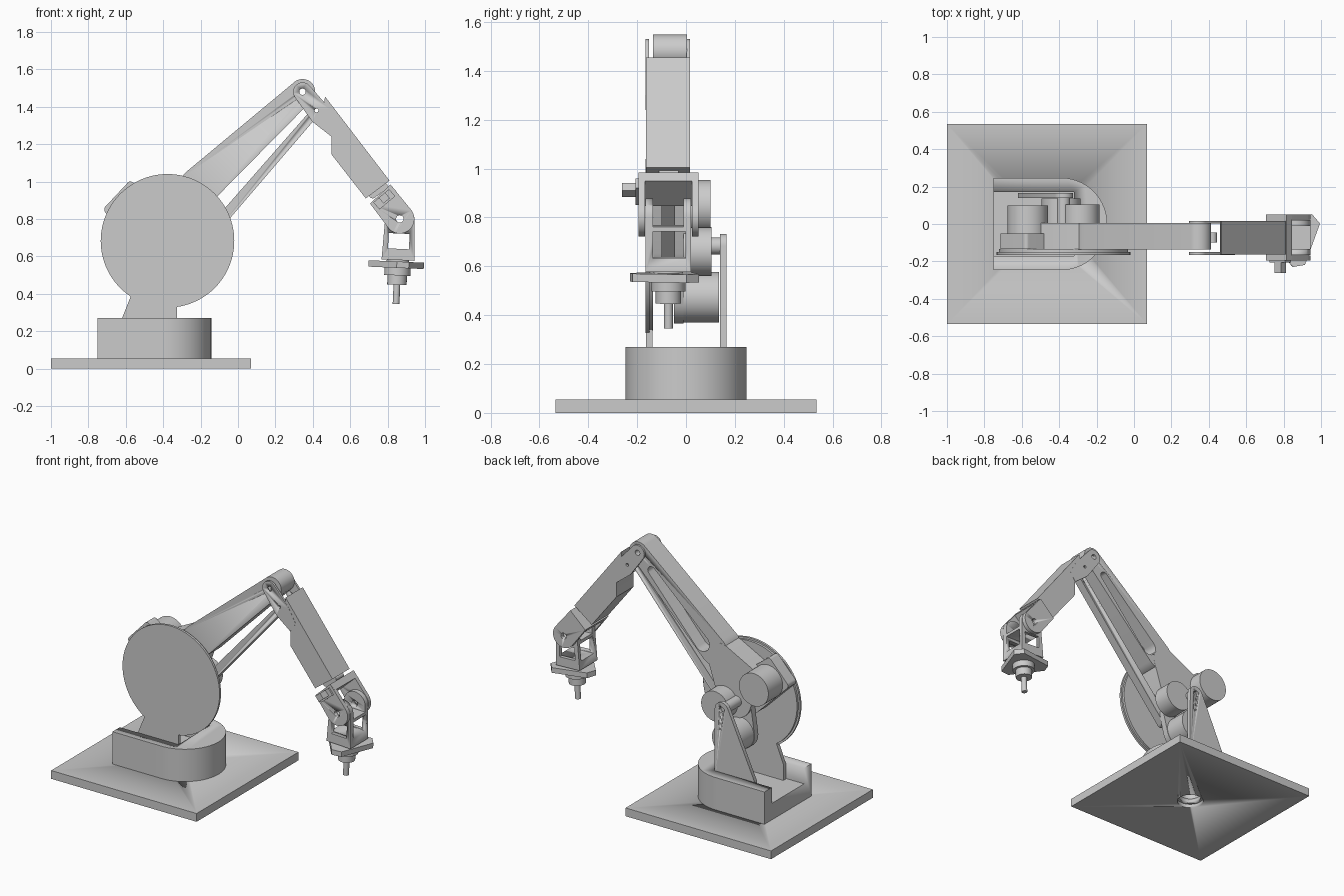
import bpy, bmesh
from math import sin, cos, pi, radians
from mathutils import Vector

if "Cube" in bpy.data.objects:
    bpy.data.objects.remove(bpy.data.objects["Cube"])


def circle(x, z, r, n=40):
    return [(x + r * cos(2 * pi * i / n), z + r * sin(2 * pi * i / n)) for i in range(n)]


def hull(*circles):
    """Convex outline wrapped round circles (x, z, r); r = 0 is a corner."""
    pts = []
    for x, z, r in circles:
        pts += circle(x, z, r) if r else [(x, z)]
    pts = sorted(set((round(a, 5), round(b, 5)) for a, b in pts))

    def half(seq):
        out = []
        for p in seq:
            while len(out) > 1 and ((out[-1][0] - out[-2][0]) * (p[1] - out[-2][1])
                                    - (out[-1][1] - out[-2][1]) * (p[0] - out[-2][0])) <= 0:
                out.pop()
            out.append(p)
        return out[:-1]
    return half(pts) + half(pts[::-1])


def prism(name, pts, a, b, axis='Y', bevel=0.0):
    """Extrude an outline from a to b: x-z outline along Y, x-y along Z, y-z along X."""
    put = {'Y': lambda p, t: (p[0], t, p[1]),
           'Z': lambda p, t: (p[0], p[1], t),
           'X': lambda p, t: (t, p[0], p[1])}[axis]
    bm = bmesh.new()
    lo = [bm.verts.new(put(p, a)) for p in pts]
    hi = [bm.verts.new(put(p, b)) for p in pts]
    bm.faces.new(lo)
    bm.faces.new(hi[::-1])
    for i in range(len(pts)):
        j = (i + 1) % len(pts)
        bm.faces.new((lo[i], hi[i], hi[j], lo[j]))
    bmesh.ops.recalc_face_normals(bm, faces=bm.faces)
    me = bpy.data.meshes.new(name)
    bm.to_mesh(me)
    bm.free()
    ob = bpy.data.objects.new(name, me)
    bpy.context.collection.objects.link(ob)
    bpy.context.view_layer.objects.active = ob
    bpy.ops.object.select_all(action='DESELECT')
    ob.select_set(True)
    bpy.ops.object.shade_smooth_by_angle(angle=radians(30))
    return ob


def rect(x0, x1, z0, z1):
    return [(x0, z0), (x1, z0), (x1, z1), (x0, z1)]


def cut(ob, pts, a, b, axis='Y'):
    """Cut an extruded outline out of a part."""
    tool = prism("cutter", pts, a, b, axis)
    tool.hide_render = True
    m = ob.modifiers.new("cut", 'BOOLEAN')
    m.operation, m.solver, m.object = 'DIFFERENCE', 'EXACT', tool
    bpy.context.view_layer.objects.active = ob
    bpy.ops.object.modifier_apply(modifier=m.name)
    bpy.data.objects.remove(tool)


SX, SZ = -0.377, 0.683          # shoulder axis
EX, EZ = 0.345, 1.48            # elbow axis
LX, LZ = 0.42, 1.38             # link rod pin on the forearm
WX, WZ = 0.865, 0.80            # wrist axis
YC = -0.072                     # arm centre plane

# floor plate with stepped centre hole
plate = prism("floor_plate", rect(-1, 0.07, -0.535, 0.535), 0, 0.055, 'Z')
cut(plate, circle(-0.465, 0, 0.082), -0.1, 0.025, 'Z')
cut(plate, circle(-0.465, 0, 0.065), 0.02, 0.1, 'Z')

# D-shaped turntable with a pocket open to the rear
d = [(-0.75, 0.247), (-0.75, -0.247)]
d += [(-0.39 + 0.247 * cos(t), 0.247 * sin(t)) for t in [pi * (i / 40 - 0.5) for i in range(41)]]
turntable = prism("turntable", d, 0.055, 0.27, 'Z')
cut(turntable, circle(-0.465, 0, 0.065), 0, 0.1, 'Z')
cut(turntable, rect(-0.8, -0.32, -0.17, 0.17), 0.165, 0.4, 'Z')

# shoulder: round front cover, its foot and the tapered rear support
prism("front_cover_disc", circle(SX, SZ, 0.357, 96), -0.165, -0.15)
prism("inner_disc", circle(SX, SZ, 0.345, 96), -0.15, -0.135)
prism("front_support", [(-0.62, 0.165), (-0.325, 0.165), (-0.325, 0.42),
                        (-0.56, 0.42), (-0.62, 0.27)], -0.1635, -0.138)
rear = prism("rear_support", hull((SX, SZ, 0.05), (-0.62, 0.27, 0), (-0.62, 0.165, 0),
                                  (-0.325, 0.165, 0), (-0.325, 0.27, 0)), 0.14, 0.165)
cut(rear, circle(SX, SZ, 0.02), 0.1, 0.2)
prism("shoulder_shaft", circle(SX, SZ, 0.035), -0.13, 0.142)
prism("shoulder_hub", circle(-0.285, 0.66, 0.1), -0.01, 0.105)

# upper arm with a long tapered pocket on its rear face
arm = prism("upper_arm", hull((EX, EZ, 0.068), (-0.205, 0.975, 0.105)), -0.135, 0.005)
body = prism("arm_root", hull((-0.26, 0.935, 0.1), (-0.36, 0.69, 0.12), (-0.47, 0.86, 0.07)),
             -0.134, 0.006)
for part in (arm, body):
    cut(part, hull((0.25, 1.38, 0.028), (-0.12, 1.0, 0.055)), -0.09, 0.1)
cut(arm, circle(EX, EZ, 0.017, 24), -0.3, 0.3)

# drive units: upper motor on its mount, lower motor on the lever
prism("upper_motor_mount", hull((-0.575, 0.98, 0.02), (-0.69, 0.85, 0.025),
                                (-0.47, 0.64, 0.03), (-0.36, 0.80, 0.03)), -0.133, -0.05)
prism("upper_motor", circle(-0.568, 0.845, 0.108, 64), -0.05, 0.1)
prism("lower_motor", circle(-0.39, 0.473, 0.104, 64), -0.01, 0.135)
prism("link_lever", hull((SX, SZ, 0.09), (-0.39, 0.473, 0.107), (SX + 0.075, SZ - 0.1, 0.05)),
      -0.05, -0.01)

# parallel link rod under the arm
rod = prism("link_rod", hull((LX, LZ, 0.024), (-0.30, 0.55, 0.03)), -0.1, -0.045)
cut(rod, circle(LX, LZ, 0.01, 16), -0.3, 0.3)

# forearm: solid body with two elbow lugs
prism("forearm", [(0.465, 1.455), (0.81, 1.005), (0.683, 0.91), (0.5, 1.145),
                  (0.5, 1.33), (0.46, 1.41)], -0.164, 0.016)
for side, y0 in (("front", -0.165), ("rear", 0.003)):
    lug = prism("elbow_lug_" + side, hull((EX, EZ, 0.05), (0.44, 1.36, 0.058),
                                          (0.50, 1.24, 0), (0.54, 1.3, 0)), y0, y0 + 0.014)
    cut(lug, circle(EX, EZ, 0.017, 24), -0.3, 0.3)
    cut(lug, circle(LX, LZ, 0.01, 16), -0.3, 0.3)

# wrist clevis: end plate and two cheeks
end = [Vector((0.706, 0.882)), Vector((0.815, 0.984))]
deep = Vector((0.03, -0.035))
prism("wrist_end_plate", [end[0], end[1], end[1] + deep, end[0] + deep], -0.19, 0.045)
for side, y0 in (("front", -0.195), ("rear", 0.024)):
    cheek = prism("wrist_cheek_" + side, hull((*end[0], 0), (*end[1], 0), (WX, WZ, 0.078)),
                  y0, y0 + 0.027)
    cut(cheek, circle(WX, WZ, 0.02, 24), -0.3, 0.3)
prism("wrist_neck", hull((0.72, 0.93, 0.02), (0.78, 0.975, 0.02)), -0.11, -0.03)

# connector on the front cheek
def tilted(cx, cz, w, h, a=radians(40)):
    return [(cx + x * cos(a) - z * sin(a), cz + x * sin(a) + z * cos(a))
            for x, z in rect(-w, w, -h, h)]
prism("connector_base", tilted(0.782, 0.905, 0.055, 0.025), -0.206, -0.19)
prism("connector_plug", tilted(0.782, 0.912, 0.022, 0.02), -0.262, -0.2)

# hand frame with windows and ears, local to the wrist axis
hand = prism("hand_frame", hull((0, 0, 0.078), (-0.088, -0.22, 0), (0.088, -0.22, 0)),
             -0.166, 0.021)
cut(hand, rect(-0.056, 0.056, -0.16, -0.078), -0.3, 0.3)
cut(hand, rect(-0.135, -0.003, -0.165, -0.055), -0.3, 0.3, 'X')
cut(hand, rect(-0.135, -0.01, -0.035, 0.2), -0.3, 0.3, 'X')
cut(hand, circle(0, 0, 0.02, 24), -0.3, 0.3)
tool = [hand]

# three-lobed tool flange, collars and spindle
lobes = [(0.158 * cos(radians(a + s)), YC + 0.158 * sin(radians(a + s)))
         for a in (40, 160, 280) for s in (-12, 12)]
tool.append(prism("tool_flange", lobes, -0.262, -0.228, 'Z'))
for name, r, z0, z1 in (("flange_boss", 0.06, -0.23, -0.215), ("tool_collar", 0.07, -0.302, -0.26),
                        ("tool_chuck", 0.052, -0.352, -0.3), ("tool_spindle", 0.018, -0.455, -0.35)):
    tool.append(prism(name, circle(0, YC, r), z0, z1, 'Z'))
for ob in tool:
    ob.location = (WX, 0, WZ)
    ob.rotation_euler.y = 0.044
